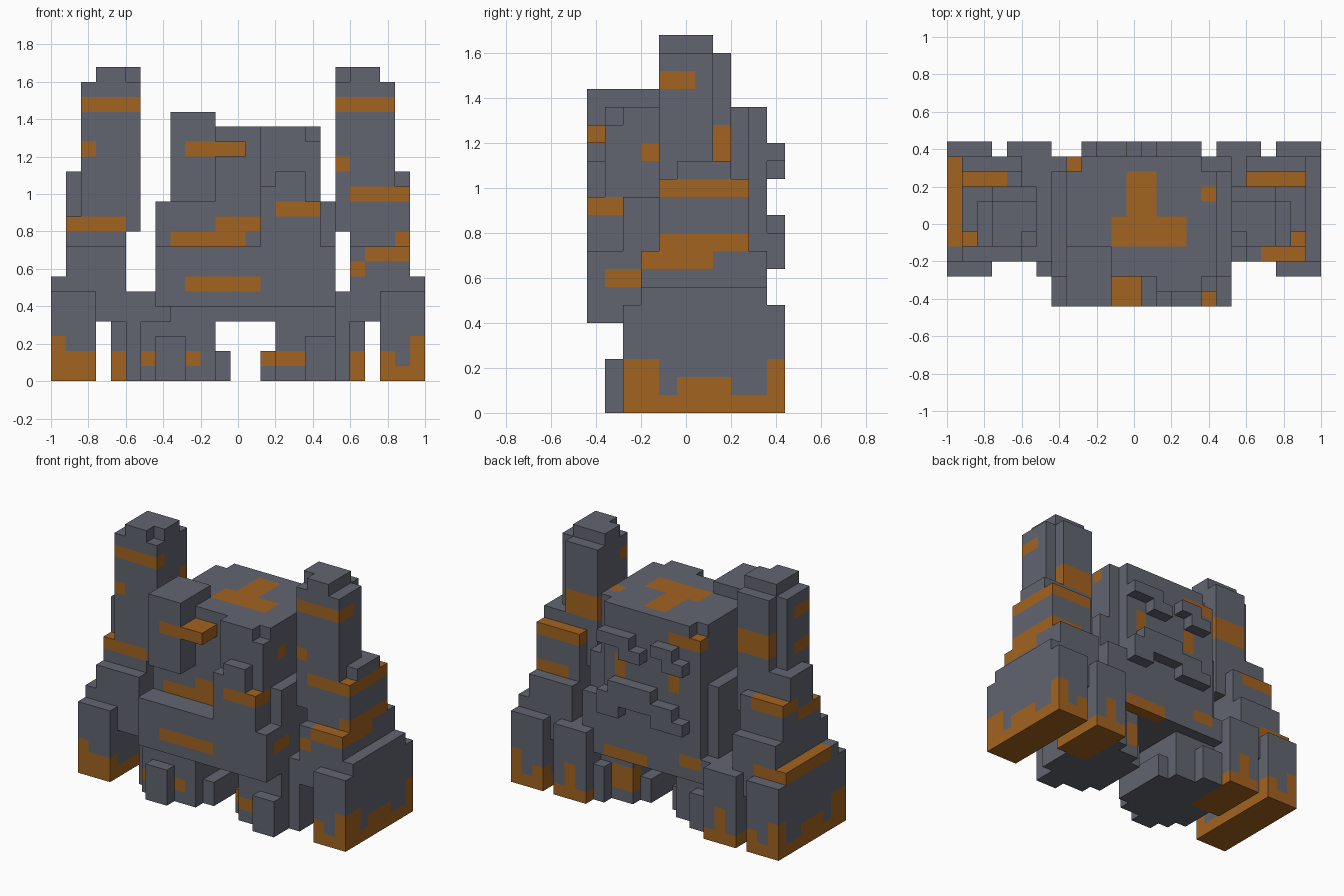
import bpy
import bmesh
from mathutils import Vector

CELL = 0.08
WIDE, DEEP = 25, 11

default_cube = bpy.data.objects.get("Cube")
if default_cube:
    bpy.data.objects.remove(default_cube, do_unlink=True)


def flat_material(name, colour):
    material = bpy.data.materials.new(name)
    material.use_nodes = True
    material.diffuse_color = colour
    shader = material.node_tree.nodes["Principled BSDF"]
    shader.inputs["Base Color"].default_value = colour
    shader.inputs["Roughness"].default_value = 0.9
    return material


stone = flat_material("slate grey", (0.122, 0.130, 0.162, 1))
rust = flat_material("rust orange", (0.366, 0.125, 0.015, 1))

owner = {}      # cell -> part name
painted = set()  # cells coloured rust


def cells(box):
    x0, x1, y0, y1, z0, z1 = box
    return [(x, y, z) for x in range(x0, x1) for y in range(y0, y1) for z in range(z0, z1)]


def mirrored(boxes):
    return [(WIDE - b[1], WIDE - b[0], *b[2:]) for b in boxes]


def fill(part, boxes):
    for box in boxes:
        for cell in cells(box):
            owner.setdefault(cell, part)


def paint(boxes):
    for box in boxes:
        painted.update(cells(box))


def fill_both(part, boxes):
    fill("right_" + part, boxes)
    fill("left_" + part, mirrored(boxes))


def paint_both(boxes):
    paint(boxes)
    paint(mirrored(boxes))


# Tall arms: fist, forearm, elbow and pillar
fill_both("fist", [(0, 3, 2, 11, 0, 6), (0, 3, 3, 10, 6, 7)])
fill_both("forearm", [(1, 5, 3, 10, 4, 9), (3, 8, 3, 10, 4, 6)])
fill_both("pillar", [
    (2, 6, 4, 7, 10, 20), (3, 6, 7, 8, 10, 20),
    (3, 5, 4, 7, 20, 21), (5, 6, 5, 7, 20, 21),
])
fill("right_elbow", [
    (1, 5, 4, 8, 9, 11), (1, 5, 5, 8, 11, 14), (2, 5, 4, 5, 11, 14), (1, 5, 8, 9, 9, 12),
])
fill("left_elbow", [(20, 24, 4, 9, 9, 13), (20, 24, 5, 8, 13, 14)])

# Back legs and stepped round feet
fill_both("leg", [(4, 7, 6, 11, 0, 6)])
fill("right_foot", [
    (6, 11, 2, 9, 0, 4), (5, 6, 3, 8, 0, 4), (11, 12, 3, 8, 0, 2), (7, 9, 1, 10, 0, 3),
])
fill("left_foot", [
    (15, 19, 2, 9, 0, 4), (19, 20, 3, 8, 0, 4), (14, 15, 3, 8, 0, 2), (17, 19, 1, 10, 0, 3),
])

# Torso with its belly, chest and head
fill("belly", [(7, 19, 0, 2, 5, 9), (8, 19, 2, 10, 4, 9), (7, 8, 2, 9, 5, 12), (18, 19, 2, 9, 9, 12)])
fill("chest", [
    (8, 18, 2, 9, 9, 17), (9, 17, 9, 10, 9, 17), (8, 9, 9, 10, 9, 16),
    (14, 17, 1, 2, 9, 17), (17, 18, 1, 2, 9, 16),
])
fill("chest_plate", [(15, 17, 0, 1, 9, 14), (14, 15, 0, 1, 9, 13), (17, 18, 0, 1, 9, 11)])
fill("chest_ledge", [(15, 18, 0, 2, 11, 12)])
fill("head", [(8, 11, 0, 4, 12, 18)])
fill("nose_ledge", [(11, 13, 0, 2, 15, 16)])

# Lumps on the back
fill("back_lumps", [
    (13, 15, 10, 11, 13, 14), (14, 17, 10, 11, 14, 15),
    (9, 11, 10, 11, 13, 14), (10, 12, 10, 11, 14, 15),
    (15, 17, 10, 11, 8, 10), (12, 16, 10, 11, 9, 11),
    (9, 12, 10, 11, 8, 9), (10, 12, 10, 11, 9, 10),
])

# Rust creeping up the fists and legs
paint_both([
    (0, 3, 2, 11, 0, 1), (0, 1, 2, 3, 0, 3), (0, 1, 3, 4, 0, 3), (0, 1, 5, 8, 0, 2),
    (0, 1, 10, 11, 0, 3), (2, 3, 2, 3, 0, 2), (2, 3, 10, 11, 0, 2),
    (4, 7, 6, 11, 0, 1), (4, 5, 6, 8, 0, 2), (5, 6, 10, 11, 0, 3),
])
paint([(1, 2, 2, 3, 0, 2)])

# Rust bands on the arms
paint_both([(2, 6, 4, 5, 18, 19), (2, 3, 4, 6, 18, 19)])
paint([
    (0, 1, 4, 10, 6, 7), (0, 3, 9, 10, 6, 7),
    (1, 5, 4, 5, 10, 11), (1, 2, 4, 7, 10, 11), (1, 2, 7, 9, 11, 12), (1, 4, 8, 9, 11, 12),
    (3, 6, 7, 8, 15, 17), (2, 3, 4, 6, 15, 16),
])
paint([
    (20, 24, 4, 5, 12, 13), (23, 24, 4, 9, 12, 13), (20, 24, 8, 9, 12, 13),
    (21, 24, 3, 4, 8, 9), (20, 21, 3, 4, 7, 8), (23, 24, 3, 7, 8, 9), (23, 24, 4, 9, 9, 10),
    (21, 24, 8, 9, 9, 10), (19, 20, 4, 5, 14, 15), (19, 23, 7, 8, 14, 16),
])

# Rust on the feet, torso and head
paint([
    (6, 7, 2, 3, 1, 2), (9, 10, 2, 3, 1, 2), (14, 17, 2, 4, 1, 2), (14, 17, 8, 9, 1, 3),
    (9, 14, 0, 1, 6, 7), (18, 19, 1, 3, 7, 8),
    (8, 13, 2, 3, 9, 10), (11, 14, 2, 3, 10, 11),
    (15, 18, 0, 2, 11, 12), (9, 13, 0, 2, 15, 16), (17, 18, 3, 4, 14, 15),
])
paint([
    (12, 14, 6, 9, 16, 17), (11, 16, 4, 6, 16, 17), (17, 18, 7, 8, 16, 17),
    (8, 11, 9, 10, 15, 16), (15, 16, 9, 10, 11, 13), (10, 11, 9, 10, 11, 13),
    (13, 17, 9, 10, 4, 5), (8, 10, 9, 10, 5, 6),
])


def build_part(name, part_cells):
    """Skin the outside of a part and merge its flat regions."""
    bm = bmesh.new()
    corners = {}

    def corner(point):
        if point not in corners:
            x, y, z = point
            place = Vector((x - WIDE / 2, y - DEEP / 2, z)) * CELL
            corners[point] = bm.verts.new(place)
        return corners[point]

    for cell in part_cells:
        for axis in range(3):
            for side in (0, 1):
                beyond = list(cell)
                beyond[axis] += 2 * side - 1
                if tuple(beyond) in owner:
                    continue
                u, v = (axis + 1) % 3, (axis + 2) % 3
                loop = []
                for du, dv in ((0, 0), (1, 0), (1, 1), (0, 1)):
                    point = list(cell)
                    point[axis] += side
                    point[u] += du
                    point[v] += dv
                    loop.append(corner(tuple(point)))
                face = bm.faces.new(loop if side else loop[::-1])
                face.material_index = int(cell in painted)

    bmesh.ops.dissolve_limit(
        bm, angle_limit=0.01, verts=bm.verts[:], edges=bm.edges[:],
        delimit={"MATERIAL"})
    mesh = bpy.data.meshes.new(name)
    bm.to_mesh(mesh)
    bm.free()
    mesh.materials.append(stone)
    mesh.materials.append(rust)
    part = bpy.data.objects.new(name, mesh)
    bpy.context.collection.objects.link(part)


for part_name in dict.fromkeys(owner.values()):
    build_part(part_name, [c for c, p in owner.items() if p == part_name])
